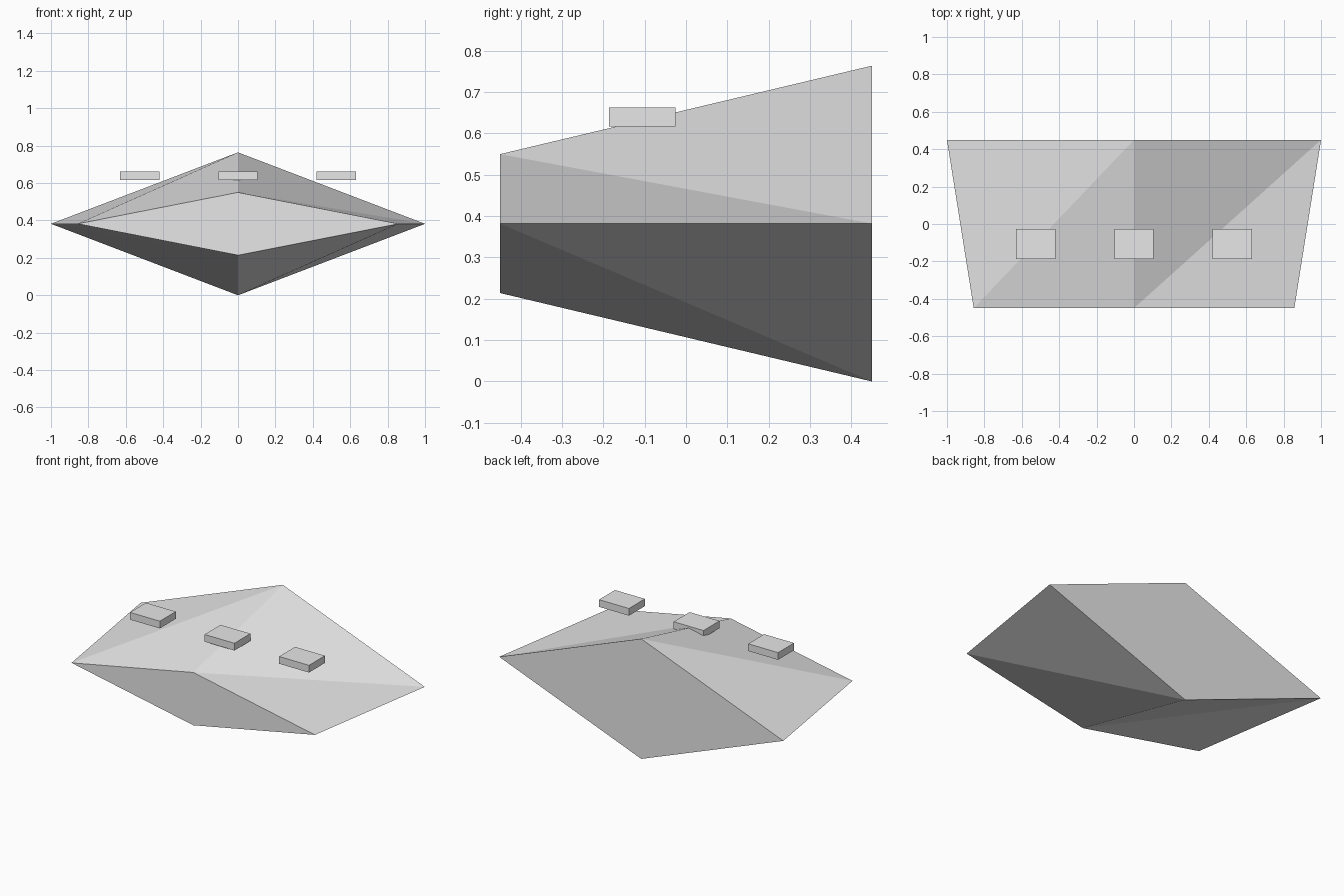
import bpy, bmesh

if "Cube" in bpy.data.objects:
    bpy.data.objects.remove(bpy.data.objects["Cube"])

grey = bpy.data.materials.new("light grey")
grey.diffuse_color = (0.8, 0.8, 0.8, 1)
grey.use_nodes = True
grey.node_tree.nodes["Principled BSDF"].inputs["Base Color"].default_value = grey.diffuse_color

MID_Z = 0.382


def finish(bm, name):
    bmesh.ops.recalc_face_normals(bm, faces=bm.faces)
    mesh = bpy.data.meshes.new(name)
    bm.to_mesh(mesh)
    bm.free()
    mesh.materials.append(grey)
    obj = bpy.data.objects.new(name, mesh)
    bpy.context.collection.objects.link(obj)
    return obj


def diamond(bm, y, half_x, half_z):
    """Four corners in order: top, right, bottom, left."""
    corners = ((0, half_z), (half_x, 0), (0, -half_z), (-half_x, 0))
    return [bm.verts.new((x, y, MID_Z + z)) for x, z in corners]


# Body: small front diamond joined to a large back diamond by folded sides
bm = bmesh.new()
front = diamond(bm, -0.45, 0.857, 0.168)
back = diamond(bm, 0.45, 1.0, 0.382)
bm.faces.new(front)
bm.faces.new(back)
for i in range(4):
    j = (i + 1) % 4
    bm.faces.new((front[i], front[j], back[j]))
    bm.faces.new((front[i], back[j], back[i]))
finish(bm, "body")

# Three flat blocks in a row across the top
for side, x in (("left", -0.525), ("middle", 0), ("right", 0.525)):
    bm = bmesh.new()
    bmesh.ops.create_cube(bm, size=1)
    bmesh.ops.scale(bm, vec=(0.21, 0.16, 0.046), verts=bm.verts)
    block = finish(bm, side + "_top_block")
    block.location = (x, -0.106, 0.64)
